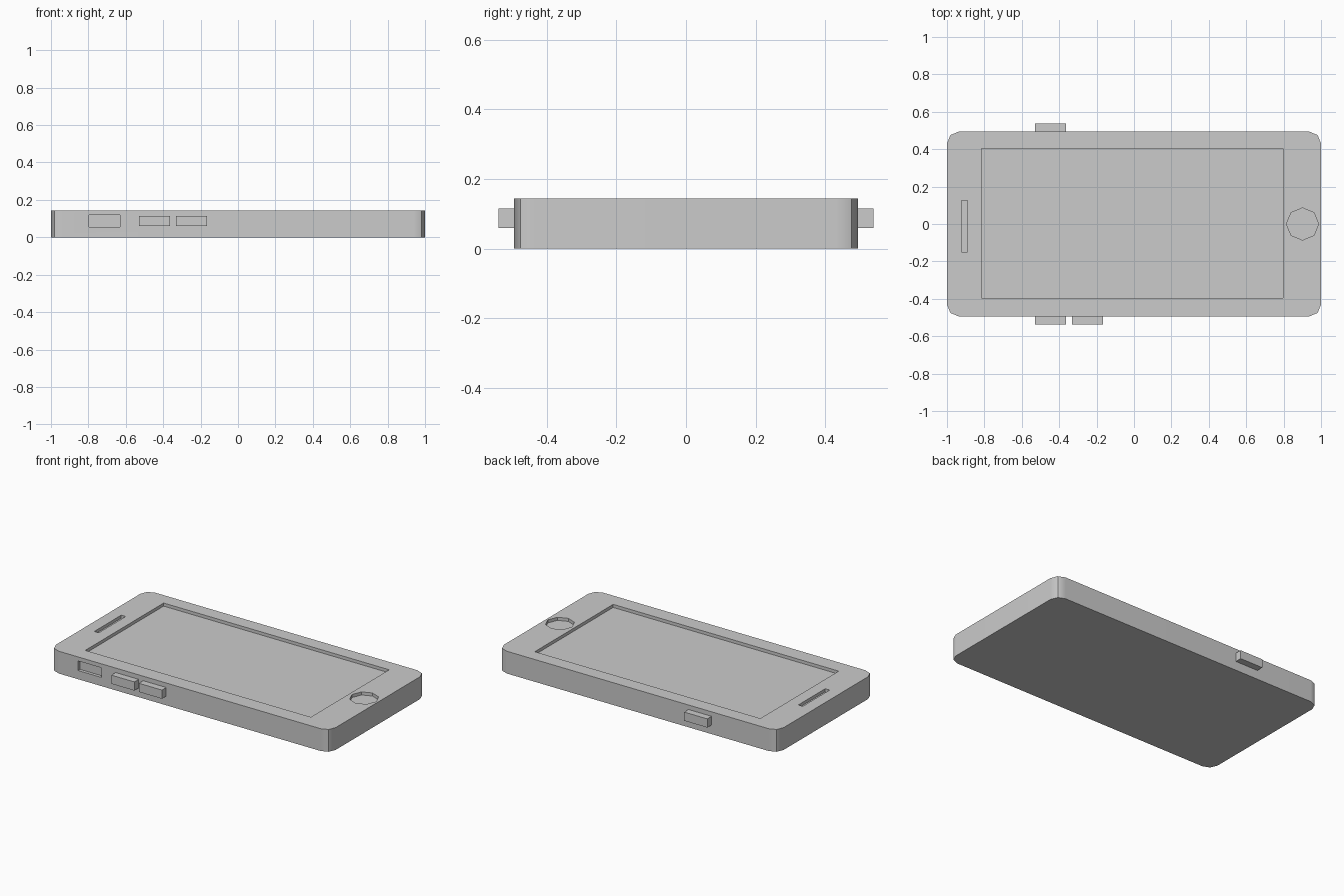
import bpy, bmesh, math
from mathutils import Matrix

if "Cube" in bpy.data.objects:
    bpy.data.objects.remove(bpy.data.objects["Cube"])

L, W, H = 1.0, 0.494, 0.144      # half length, half width, thickness
DEPTH = 0.02                     # depth of the top recesses


def box(name, x, y, z):
    """Box from (min, max) ranges on each axis."""
    bm = bmesh.new()
    bmesh.ops.create_cube(bm, size=1)
    for v in bm.verts:
        v.co = [r[0] + (c + 0.5) * (r[1] - r[0]) for c, r in zip(v.co, (x, y, z))]
    return finish(name, bm)


def finish(name, bm):
    me = bpy.data.meshes.new(name)
    bm.to_mesh(me)
    bm.free()
    ob = bpy.data.objects.new(name, me)
    bpy.context.collection.objects.link(ob)
    return ob


# Body slab with two-step rounded vertical corners
body = box("body", (-L, L), (-W, W), (0, H))
bm = bmesh.new()
bm.from_mesh(body.data)
corners = [e for e in bm.edges if abs(e.verts[0].co.z - e.verts[1].co.z) > 0.01]
bmesh.ops.bevel(bm, geom=corners, offset=0.063, segments=2, profile=0.5, affect='EDGES')
bm.to_mesh(body.data)
bm.free()

# Recess cutters: screen, earpiece slot, side switch, octagonal home button
top = (H - DEPTH, H + 0.1)
cutters = [
    box("screen_cutter", (-0.815, 0.797), (-0.395, 0.405), top),
    box("earpiece_cutter", (-0.922, -0.89), (-0.15, 0.125), top),
    box("switch_cutter", (-0.797, -0.631), (-W - 0.1, -W + 0.02), (0.056, 0.118)),
]
bm = bmesh.new()
bmesh.ops.create_cone(bm, cap_ends=True, segments=8, radius1=0.086, radius2=0.086,
                      depth=0.1, matrix=Matrix.Translation((0.901, 0, H - DEPTH + 0.05)))
cutters.append(finish("home_button_cutter", bm))

bpy.context.view_layer.objects.active = body
body.select_set(True)
for c in cutters:
    mod = body.modifiers.new("cut", 'BOOLEAN')
    mod.operation, mod.solver, mod.object = 'DIFFERENCE', 'EXACT', c
    bpy.ops.object.modifier_apply(modifier=mod.name)
for c in cutters:
    bpy.data.objects.remove(c)

# Smooth only the shallow corner steps, keeping large faces flat
bpy.ops.object.shade_smooth_by_angle(angle=math.radians(30))
body.modifiers.new("weighted", 'WEIGHTED_NORMAL').keep_sharp = True

# Side buttons: two volume keys in front, one power key behind
for name, x0, side in (("volume_up_key", -0.529, -1), ("volume_down_key", -0.332, -1),
                       ("power_key", -0.529, 1)):
    y = sorted((side * (W - 0.01), side * 0.538))
    box(name, (x0, x0 + 0.165), y, (0.059, 0.115))
